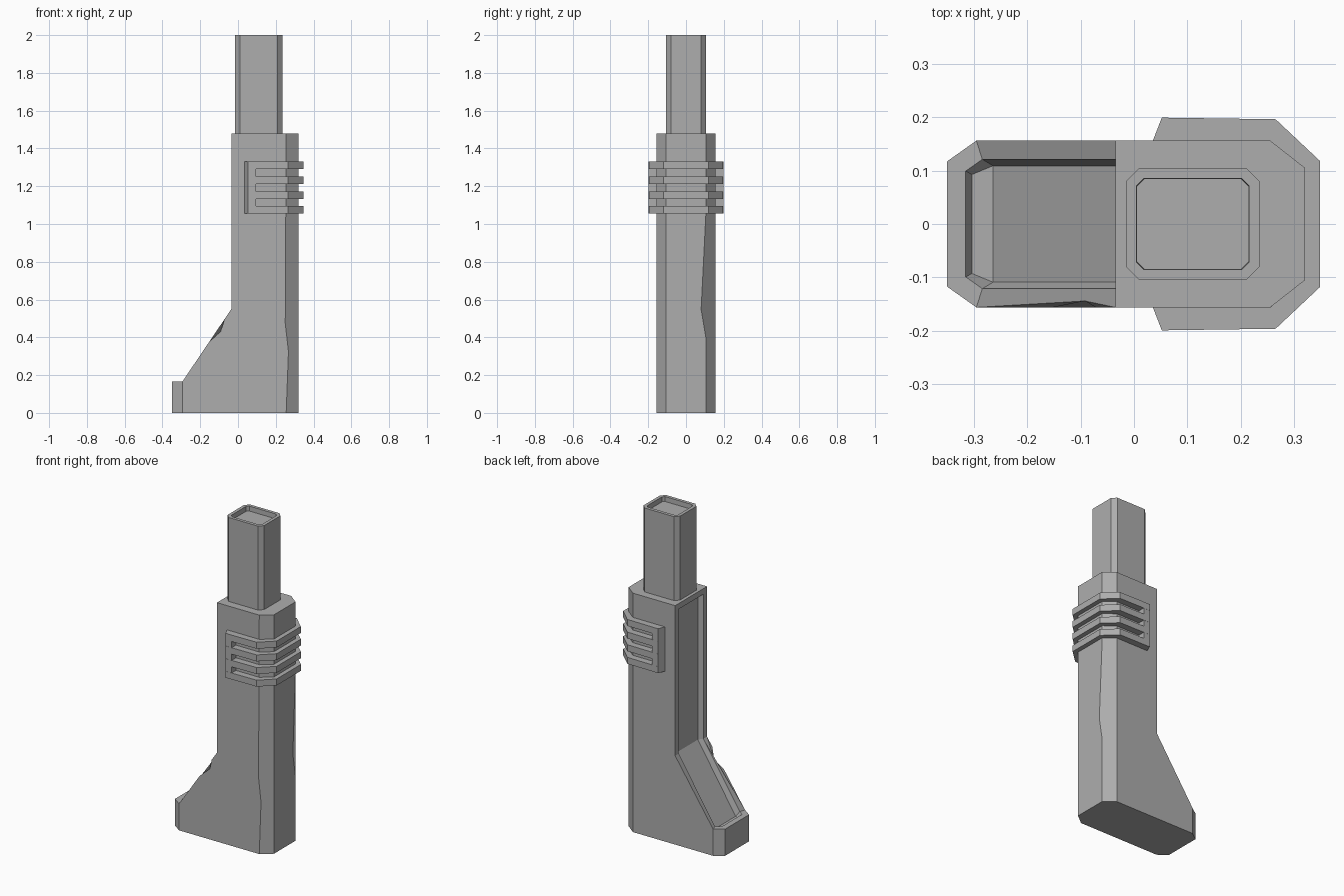
import bpy
import bmesh
from mathutils import Vector

cube = bpy.data.objects.get("Cube")
if cube:
    bpy.data.objects.remove(cube, do_unlink=True)

GREY = (0.42, 0.42, 0.42, 1)
grey = bpy.data.materials.new("worn grey metal")
grey.use_nodes = True
grey.diffuse_color = GREY
grey.node_tree.nodes["Principled BSDF"].inputs["Base Color"].default_value = GREY


def finish(bm, name):
    bmesh.ops.recalc_face_normals(bm, faces=bm.faces)
    mesh = bpy.data.meshes.new(name)
    bm.to_mesh(mesh)
    bm.free()
    mesh.materials.append(grey)
    obj = bpy.data.objects.new(name, mesh)
    bpy.context.collection.objects.link(obj)
    return obj


def mirrored(half):
    """Close a half outline (y > 0) by mirroring it across y."""
    return half + [(x, -y) for x, y in reversed(half)]


def prism(outline, z0, z1):
    bm = bmesh.new()
    low = [bm.verts.new((x, y, z0)) for x, y in outline]
    high = [bm.verts.new((x, y, z1)) for x, y in outline]
    bm.faces.new(low[::-1])
    top = bm.faces.new(high)
    for i in range(len(low)):
        j = (i + 1) % len(low)
        bm.faces.new((low[i], low[j], high[j], high[i]))
    bmesh.ops.recalc_face_normals(bm, faces=bm.faces)
    return bm, top


def dent(bm, a, b, marks):
    """Split edge a-b at each (fraction, offset) and push the new points in."""
    def nearest(p):
        return min(bm.verts, key=lambda v: (v.co - Vector(p)).length)
    start, end = nearest(a), nearest(b)
    origin, span = start.co.copy(), end.co - start.co
    for fraction, offset in marks:
        edge = bm.edges.get((start, end))
        if edge is None:
            return
        _, vert = bmesh.utils.edge_split(edge, start, 0.5)
        vert.co = origin + span * fraction + Vector(offset)
        start = vert


# Main body: half points on the +y side, then mirrored
W, TOP, TOE, KNEE = 0.156, 1.48, 0.165, 0.55
half = {
    "toe_low": (-0.35, 0.117, 0), "toe_top": (-0.35, 0.117, TOE),
    "heel_low": (-0.295, W, 0), "heel_top": (-0.295, W, TOE),
    "knee": (-0.035, W, KNEE), "back_top": (-0.035, W, TOP),
    "side_low": (0.255, W, 0), "side_top": (0.255, W, TOP),
    "nose_low": (0.32, 0.105, 0), "nose_top": (0.32, 0.105, TOP),
}
bm = bmesh.new()
left = {k: bm.verts.new(p) for k, p in half.items()}
right = {k: bm.verts.new((x, -y, z)) for k, (x, y, z) in half.items()}


def across(*keys):
    """Face spanning both sides."""
    return bm.faces.new([left[k] for k in keys] + [right[k] for k in reversed(keys)])


for side in (left, right):
    for keys in (("toe_low", "heel_low", "heel_top", "toe_top"),
                 ("side_low", "nose_low", "nose_top", "side_top"),
                 ("heel_low", "side_low", "side_top", "back_top", "knee", "heel_top")):
        bm.faces.new([side[k] for k in keys])
across("toe_low", "heel_low", "side_low", "nose_low")
across("toe_low", "toe_top")
across("nose_low", "nose_top")
across("back_top", "side_top", "nose_top")
panel = [across("toe_top", "heel_top"), across("heel_top", "knee"), across("knee", "back_top")]
bmesh.ops.recalc_face_normals(bm, faces=bm.faces)

# Sunken panel running down the back and over the toe
bmesh.ops.inset_region(bm, faces=panel, thickness=0.035, use_even_offset=True)
bmesh.ops.inset_region(bm, faces=panel, thickness=0.012, depth=-0.03, use_even_offset=True)

# Worn edges
dent(bm, (0.32, 0.105, 0), (0.32, 0.105, TOP),
     [(0.27, (0, 0, 0)), (0.37, (0, -0.025, 0)), (0.71, (0, 0, 0))])
dent(bm, (0.255, -W, 0), (0.255, -W, TOP),
     [(0.22, (0.012, 0, 0)), (0.32, (-0.005, 0, 0))])
dent(bm, (-0.295, -W, TOE), (-0.035, -W, KNEE),
     [(0.55, (0, 0, 0)), (0.72, (0.016, 0.012, -0.012)), (0.86, (0, 0, 0))])
finish(bm, "main_body")

# Upper post with a shallow socket in its top
post = mirrored([(-0.015, 0.08), (0.01, 0.105), (0.21, 0.105), (0.235, 0.08)])
bm, top = prism(post, TOP - 0.05, 2.0)
bmesh.ops.inset_region(bm, faces=[top], thickness=0.02, use_even_offset=True)
bmesh.ops.inset_region(bm, faces=[top], thickness=0.001, depth=-0.03, use_even_offset=True)
finish(bm, "upper_post")

# Grip collar: four ribs wrapping the nose, joined by an end plate on each side
rib = mirrored([(0.033, 0.15), (0.052, 0.199), (0.265, 0.196), (0.348, 0.118)])
for i in range(4):
    z = 1.055 + i * 0.0783
    bm, _ = prism(rib, z, z + 0.04)
    finish(bm, f"grip_rib_{i + 1}")
for name, s in (("left", 1), ("right", -1)):
    plate = [(0.033, s * 0.15), (0.052, s * 0.198), (0.095, s * 0.198), (0.095, s * 0.15)]
    bm, _ = prism(plate, 1.055, 1.33)
    finish(bm, f"grip_plate_{name}")
